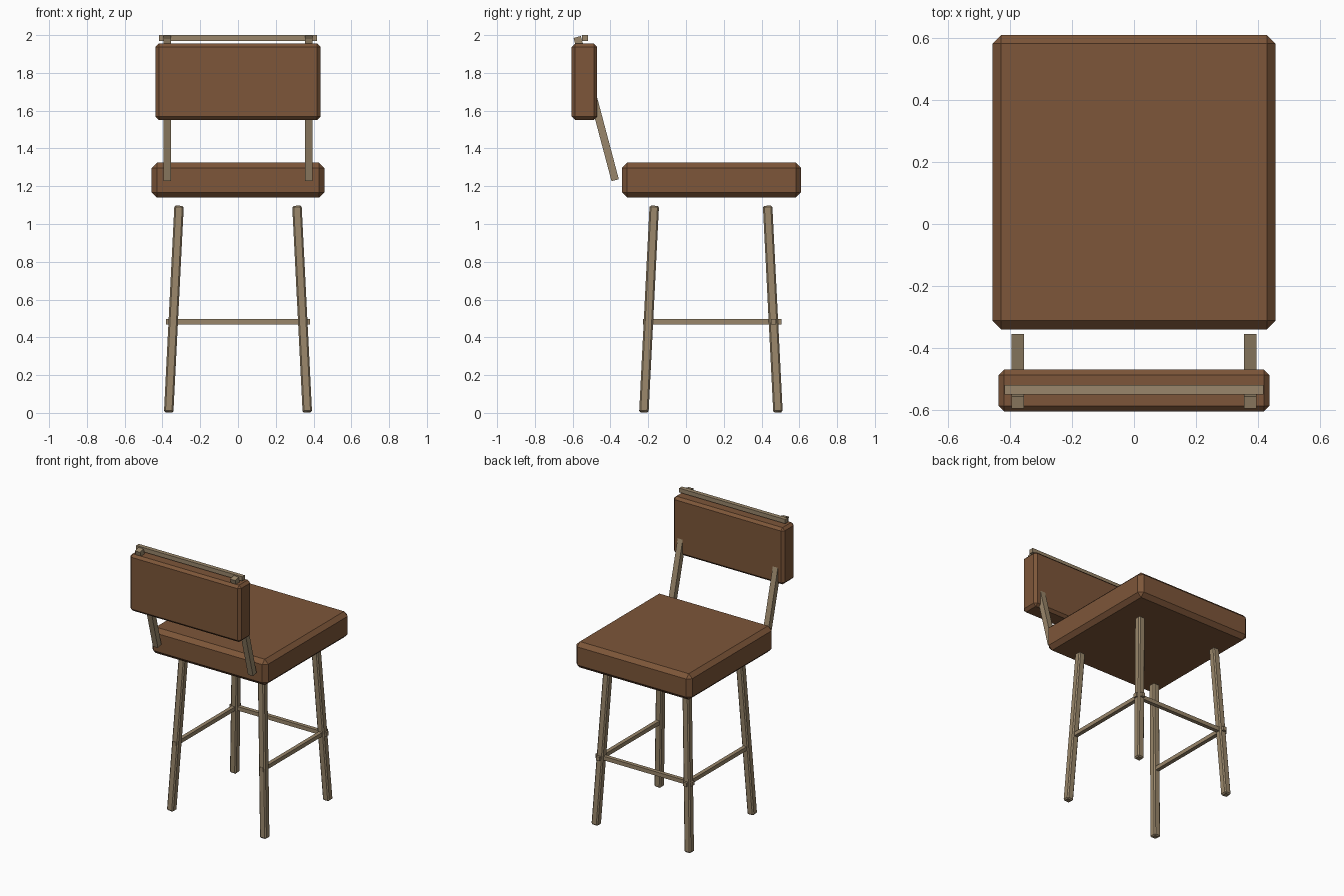
import bpy
from mathutils import Vector

if "Cube" in bpy.data.objects:
    bpy.data.objects.remove(bpy.data.objects["Cube"])


def material(name, rgb):
    m = bpy.data.materials.new(name)
    m.diffuse_color = (*rgb, 1)
    m.use_nodes = True
    m.node_tree.nodes["Principled BSDF"].inputs["Base Color"].default_value = m.diffuse_color
    return m


LEATHER = material("brown_leather", (0.205, 0.093, 0.041))
WOOD = material("wood", (0.32, 0.24, 0.145))


def box(name, lo, hi, mat, bevel=0.0):
    """Axis-aligned box between two corners, optionally chamfered."""
    lo, hi = Vector(lo), Vector(hi)
    bpy.ops.mesh.primitive_cube_add(size=1, location=(lo + hi) / 2)
    ob = bpy.context.object
    ob.name = name
    ob.scale = hi - lo
    bpy.ops.object.transform_apply(location=False, rotation=False, scale=True)
    ob.data.materials.append(mat)
    if bevel:
        mod = ob.modifiers.new("chamfer", 'BEVEL')
        mod.width = bevel
        mod.segments = 1
    return ob


def bar(name, start, end, width, mat, bevel=0.0):
    """Square bar running between two points."""
    start, end = Vector(start), Vector(end)
    d = end - start
    h = width / 2
    ob = box(name, (-h, -h, -d.length / 2), (h, h, d.length / 2), mat, bevel)
    ob.location = (start + end) / 2
    # tilt straight from vertical so the bar does not twist
    ob.rotation_mode = 'QUATERNION'
    ob.rotation_quaternion = Vector((0, 0, 1)).rotation_difference(d)
    return ob


# Cushions
box("seat_cushion", (-0.457, -0.34, 1.14), (0.457, 0.61, 1.325), LEATHER, 0.028)
box("backrest_cushion", (-0.437, -0.605, 1.55), (0.437, -0.47, 1.955), LEATHER, 0.018)

# Top rail above the backrest
box("top_rail", (-0.418, -0.55, 1.97), (0.418, -0.52, 2.0), WOOD)

for side, s in (("left", -1), ("right", 1)):
    # Splayed legs
    bar(f"{side}_rear_leg", (s * 0.367, -0.223, 0.003), (s * 0.312, -0.168, 1.096),
        0.05, WOOD, 0.008)
    bar(f"{side}_front_leg", (s * 0.367, 0.487, 0.003), (s * 0.312, 0.432, 1.096),
        0.05, WOOD, 0.008)
    # Leaning backrest posts
    bar(f"{side}_back_post", (s * 0.375, -0.375, 1.232), (s * 0.375, -0.576, 1.99),
        0.04, WOOD)
    # Side stretchers
    x = s * 0.343
    box(f"{side}_stretcher", (x - 0.014, -0.227, 0.469), (x + 0.014, 0.505, 0.497), WOOD)

# Cross stretcher between the front legs
box("cross_stretcher", (-0.38, 0.449, 0.469), (0.38, 0.477, 0.497), WOOD)
